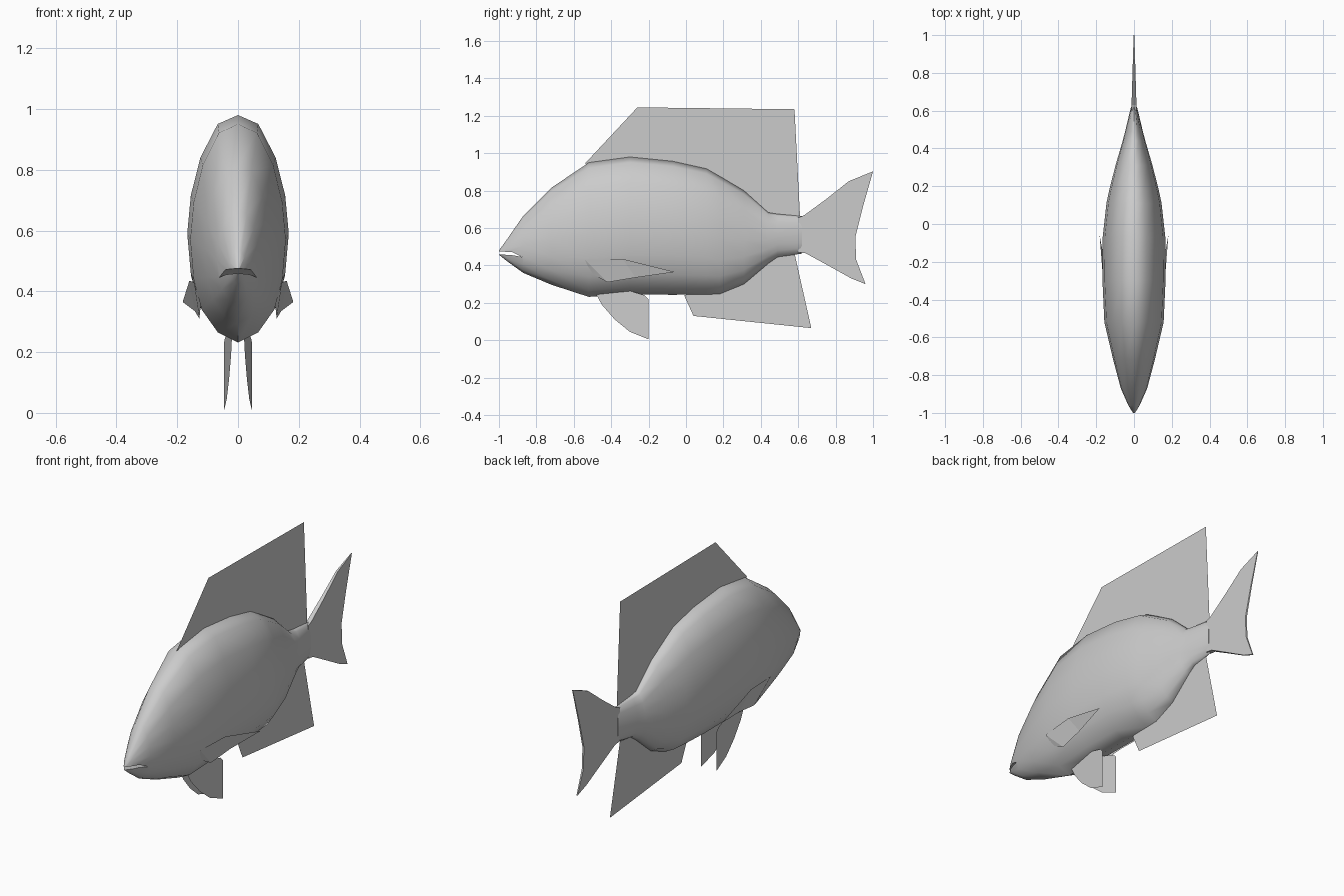
import bpy, bmesh, math

if "Cube" in bpy.data.objects:
    bpy.data.objects.remove(bpy.data.objects["Cube"])


def make(name, verts, faces):
    me = bpy.data.meshes.new(name)
    me.from_pydata(verts, [], faces)
    bm = bmesh.new()
    bm.from_mesh(me)
    bmesh.ops.recalc_face_normals(bm, faces=bm.faces)
    bm.to_mesh(me)
    bm.free()
    ob = bpy.data.objects.new(name, me)
    bpy.context.collection.objects.link(ob)
    return ob


def sheet(name, pts):
    """Flat fin from an outline of 3D points."""
    return make(name, pts, [list(range(len(pts)))])


def solid(name, pts, half):
    """Outline in y, z given a half thickness that depends on y."""
    n = len(pts)
    verts = [(s * half(y), y, z) for s in (-1, 1) for y, z in pts]
    faces = [list(range(n)), list(range(n, 2 * n))]
    faces += [[i, (i + 1) % n, n + (i + 1) % n, n + i] for i in range(n)]
    return make(name, verts, faces)


def activate(ob):
    bpy.ops.object.select_all(action='DESELECT')
    ob.select_set(True)
    bpy.context.view_layer.objects.active = ob


# Body: 16-sided rings, half section as (width fraction, height fraction)
half = [(0, 1), (.40, .96), (.74, .81), (.93, .64), (1, .47),
        (.93, .29), (.76, .15), (.42, .045), (0, 0)]
section = half + [(-x, h) for x, h in half[-2:0:-1]]
# Stations: y, top, bottom, half width
stations = [(-1.0, .48, .457, .006), (-.96, .535, .425, .03), (-.87, .665, .36, .07),
            (-.72, .815, .297, .11), (-.52, .95, .232, .157), (-.30, .98, .245, .167),
            (-.07, .957, .243, .166), (.11, .917, .245, .146), (.18, .877, .247, .131),
            (.31, .80, .30, .098), (.44, .683, .41, .06), (.49, .675, .445, .047),
            (.62, .663, .463, .016)]
verts = [(x * w, y, b + h * (t - b)) for y, t, b, w in stations for x, h in section]
n = len(section)
faces = [[r * n + i, r * n + (i + 1) % n, (r + 1) * n + (i + 1) % n, (r + 1) * n + i]
         for r in range(len(stations) - 1) for i in range(n)]
faces += [list(range(n)), list(range(len(verts) - n, len(verts)))]
body = make("body", verts, faces)

# Mouth slit cut into the snout
cutter = solid("mouth_cutter", [(-1.05, .478), (-.93, .471), (-.875, .445),
                                (-.93, .455), (-1.05, .462)], lambda y: .12)
activate(body)
mod = body.modifiers.new("mouth", 'BOOLEAN')
mod.object = cutter
mod.operation = 'DIFFERENCE'
mod.solver = 'EXACT'
bpy.ops.object.modifier_apply(modifier=mod.name)
bpy.data.objects.remove(cutter)
activate(body)
bpy.ops.object.shade_smooth_by_angle(angle=math.radians(50))

# Tail fin, tapering to a thin forked edge
solid("tail_fin", [(.60, .655), (.63, .667), (.75, .755), (.87, .85), (1.0, .903),
                   (.945, .71), (.905, .55), (.91, .43), (.96, .30), (.885, .33),
                   (.75, .405), (.64, .465), (.60, .47)],
      lambda y: .014 - .03 * (y - .6))

# Fins on the centre line
dorsal = [(-.54, .945), (-.26, 1.245), (.58, 1.235), (.61, .655), (.44, .64), (.1, .87), (-.3, .93)]
anal = [(-.01, .24), (.04, .13), (.67, .065), (.58, .465), (.47, .48), (.3, .34), (.1, .28)]
sheet("dorsal_fin", [(0, y, z) for y, z in dorsal])
sheet("anal_fin", [(0, y, z) for y, z in anal])

# Paired fins
pelvic = [(-.48, .245), (-.45, .19), (-.38, .11), (-.30, .045), (-.20, .005),
          (-.20, .22), (-.22, .24), (-.32, .27)]
pectoral = [(.145, -.54, .43), (.122, -.51, .36), (.127, -.42, .31), (.142, -.27, .335),
            (.182, -.06, .365), (.16, -.34, .435)]
for side, s in (("left", 1), ("right", -1)):
    sheet("pelvic_fin_" + side, [(s * (.02 + .095 * (y + .48)), y, z) for y, z in pelvic])
    # Pectoral fin as a fan so its slight twist stays clean
    make("pectoral_fin_" + side, [(s * x, y, z) for x, y, z in pectoral],
         [(0, 1, 2), (0, 2, 5), (2, 3, 5), (3, 4, 5)])
